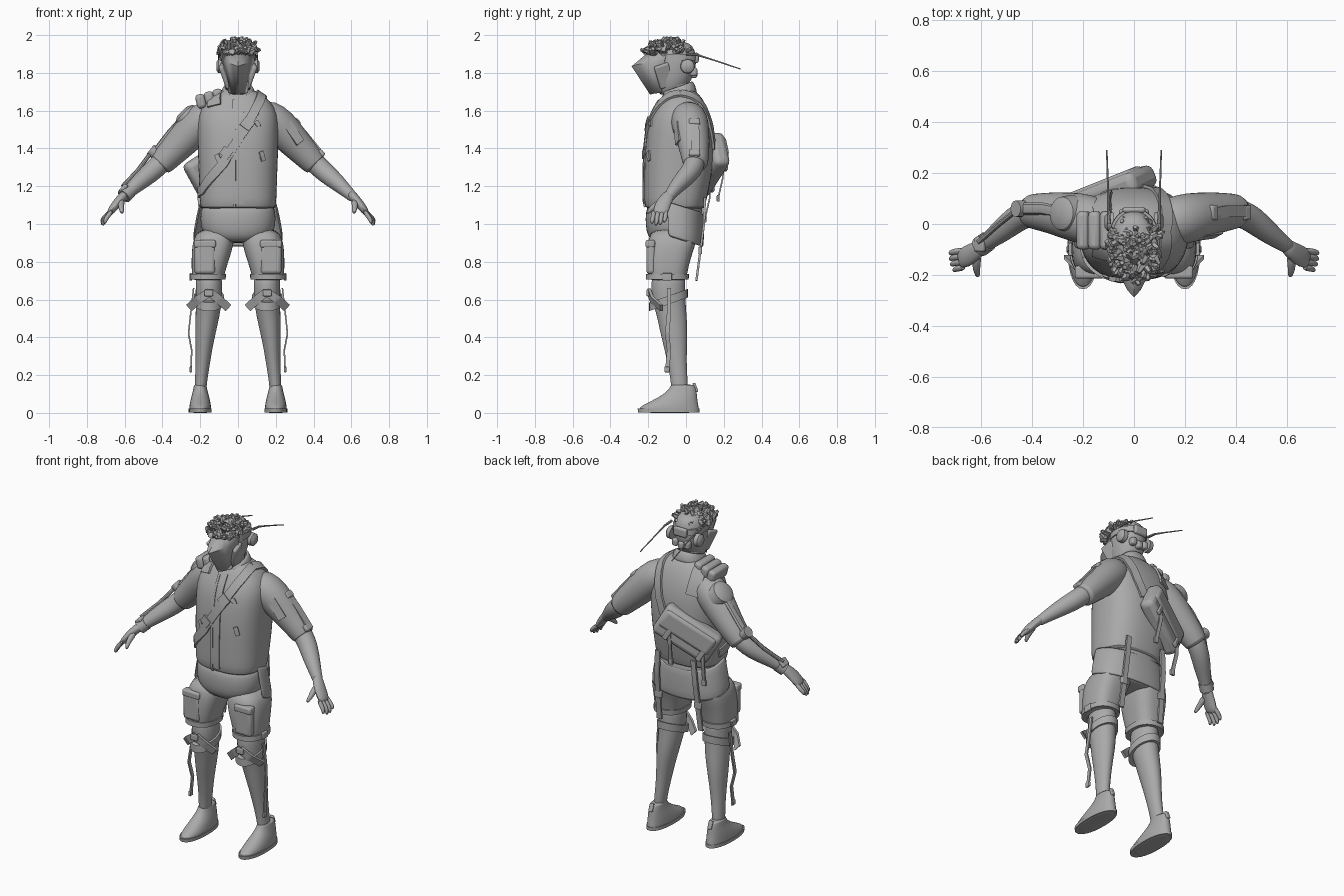
import bpy, bmesh, math, random
from mathutils import Vector
from mathutils.bvhtree import BVHTree

if "Cube" in bpy.data.objects:
    bpy.data.objects.remove(bpy.data.objects["Cube"], do_unlink=True)
random.seed(4)

grey = bpy.data.materials.new("plain_grey")
grey.use_nodes = True
grey.diffuse_color = (0.4, 0.4, 0.4, 1)
grey.node_tree.nodes["Principled BSDF"].inputs["Base Color"].default_value = (0.4, 0.4, 0.4, 1)
parts = []


def finish(name, bm, mirror=False, smooth=0, bevel=0, shell=0):
    """Turn a bmesh into an object with the usual modifiers."""
    bmesh.ops.recalc_face_normals(bm, faces=bm.faces[:])
    mesh = bpy.data.meshes.new(name)
    bm.to_mesh(mesh)
    bm.free()
    mesh.materials.append(grey)
    obj = bpy.data.objects.new(name, mesh)
    bpy.context.scene.collection.objects.link(obj)
    if shell:
        obj.modifiers.new("shell", "SOLIDIFY").thickness = shell
    if bevel:
        mod = obj.modifiers.new("bevel", "BEVEL")
        mod.width, mod.segments = bevel, 3
    if smooth:
        obj.modifiers.new("smooth", "SUBSURF").levels = smooth
        obj.modifiers["smooth"].render_levels = smooth
    if mirror:
        obj.modifiers.new("mirror", "MIRROR")
    parts.append(obj)
    return obj


def skin(bm, rings, closed=True, caps=True):
    """Join successive rings of points with quads."""
    rows = [[bm.verts.new(p) for p in ring] for ring in rings]
    n = len(rows[0])
    for low, high in zip(rows, rows[1:]):
        for i in range(n if closed else n - 1):
            j = (i + 1) % n
            bm.faces.new((low[i], low[j], high[j], high[i]))
    if caps:
        bm.faces.new(rows[0][::-1])
        bm.faces.new(rows[-1])


def loft(name, rings, power=2.3, tilt=0, arc=None, n=28, smooth=1, **kw):
    """Stack rings given as z, centre x, front y, back y, half width."""
    a0, a1 = arc or (0, 360)
    steps = n + 1 if arc else n
    out = []
    for z, cx, front, back, rx in rings:
        cy, ry, ring = (front + back) / 2, (back - front) / 2, []
        for i in range(steps):
            a = math.radians(a0 + (a1 - a0) * i / n)
            c, s = math.cos(a), math.sin(a)
            y = ry * math.copysign(abs(s) ** (2 / power), s)
            ring.append((cx + rx * math.copysign(abs(c) ** (2 / power), c), cy + y, z + tilt * y))
        out.append(ring)
    bm = bmesh.new()
    skin(bm, out, not arc, not arc)
    return finish(name, bm, smooth=smooth, **kw)


def add_tube(bm, pts, radii, ref=(0, 1, 0), n=12):
    """Sweep an oval along a path; a radius may be (across, along ref)."""
    pts, ref, rings = [Vector(p) for p in pts], Vector(ref), []
    for i, p in enumerate(pts):
        t = (pts[min(i + 1, len(pts) - 1)] - pts[max(i - 1, 0)]).normalized()
        side = t.cross(ref).normalized()
        up = side.cross(t)
        r = radii[i] if isinstance(radii, list) else radii
        a, b = r if isinstance(r, tuple) else (r, r)
        rings.append([p + side * a * math.cos(k * math.tau / n) + up * b * math.sin(k * math.tau / n)
                      for k in range(n)])
    skin(bm, rings)


def tube(name, pts, radii, ref=(0, 1, 0), n=12, **kw):
    bm = bmesh.new()
    add_tube(bm, pts, radii, ref, n)
    return finish(name, bm, **kw)


def box(name, centre, size, xa=(1, 0, 0), ya=(0, 1, 0), bevel=0.01, **kw):
    """Rounded box whose x and y edges follow the given directions."""
    x = Vector(xa).normalized()
    y = Vector(ya)
    y = (y - x * y.dot(x)).normalized()
    z = x.cross(y)
    bm = bmesh.new()
    bmesh.ops.create_cube(bm, size=1)
    for v in bm.verts:
        c = v.co.copy()
        v.co = Vector(centre) + x * c.x * size[0] + y * c.y * size[1] + z * c.z * size[2]
    return finish(name, bm, bevel=bevel, **kw)


def strap(name, pts, width, target=None, facing=(0, -1, 0), thick=0.008, steps=8, **kw):
    """Flat strap along a path, laid on the target's surface if there is one."""
    pts = [Vector(p) for p in pts]
    path = [a.lerp(b, k / steps) for a, b in zip(pts, pts[1:]) for k in range(steps)] + [pts[-1]]
    normals = [Vector(facing)] * len(path)
    if target:
        bpy.context.view_layer.update()
        tree = BVHTree.FromObject(target, bpy.context.evaluated_depsgraph_get())
        hits = [tree.find_nearest(p) for p in path]
        path, normals = [h[0] for h in hits], [h[1] for h in hits]
    rings = []
    for i, (p, nor) in enumerate(zip(path, normals)):
        t = path[min(i + 1, len(path) - 1)] - path[max(i - 1, 0)]
        side = t.cross(nor).normalized() * width / 2
        up = nor.normalized() * thick
        rings.append([p - side - up, p + side - up, p + side + up, p - side + up])
    bm = bmesh.new()
    skin(bm, rings)
    return finish(name, bm, **kw)


# Torso clothing
jacket = loft("jacket", [
    (1.075, 0, -.19, .08, .18), (1.085, 0, -.218, .1, .2), (1.13, 0, -.224, .11, .204), (1.22, 0, -.222, .13, .207),
    (1.35, 0, -.222, .15, .212), (1.5, 0, -.208, .145, .217), (1.58, 0, -.185, .125, .212),
    (1.64, 0, -.15, .1, .182), (1.68, 0, -.125, .075, .135), (1.72, 0, -.1, .04, .075)], 2.5)
loft("collar", [(1.66, 0, -.14, .06, .1), (1.7, 0, -.135, .05, .09), (1.73, 0, -.13, .035, .075)],
     tilt=.35, arc=(-60, 240), shell=.015)
loft("shirt", [(1.13, 0, -.2, .09, .19), (1.06, 0, -.215, .09, .2), (.99, 0, -.215, .085, .2),
               (.94, 0, -.205, .075, .182), (.91, 0, -.18, .06, .14), (.9, 0, -.14, .04, .08)])
loft("shirt_tail", [(1.11, 0, -.2, .09, .205), (1.02, 0, -.2, .095, .225), (.92, 0, -.2, .095, .242)],
     tilt=-.3, arc=(-15, 195), shell=.01)
strap("front_placket", [(0, -.16, 1.67), (0, -.3, 1.5), (0, -.3, 1.08)], .06, jacket, thick=.006)
strap("zip", [(-.02, -.16, 1.66), (-.02, -.3, 1.5), (-.02, -.3, 1.06)], .012, jacket, thick=.01)
for i, (x, z, tall) in enumerate([(.1, 1.54, .03), (.13, 1.36, .05), (-.12, 1.35, .04)]):
    strap(f"chest_tag_{i}", [(x, -.22, z + tall / 2), (x + .02, -.22, z - tall / 2)], .025, jacket)

# Shorts, legs and shoes
loft("shorts_seat", [(1.02, 0, -.19, .07, .19), (.94, 0, -.2, .07, .2), (.9, 0, -.17, .05, .14)])
loft("shorts_leg", [(.98, .11, -.18, .06, .095), (.92, .128, -.2, .06, .11), (.85, .14, -.208, .035, .106),
                    (.77, .154, -.205, .012, .092), (.71, .16, -.2, .003, .084), (.7, .16, -.185, -.01, .07)],
     2.7, mirror=True)
loft("lower_leg", [(.76, .155, -.18, 0, .065), (.68, .153, -.185, -.005, .072), (.6, .154, -.182, -.003, .07),
                   (.52, .16, -.155, .003, .064), (.44, .17, -.14, .008, .056), (.34, .18, -.115, .005, .044),
                   (.25, .187, -.095, .003, .037), (.16, .197, -.078, .01, .032), (.08, .2, -.08, .01, .03)],
     2, mirror=True)
loft("shoe", [(0, .2, -.23, .06, .05), (.004, .2, -.25, .07, .058), (.03, .2, -.25, .068, .058),
              (.05, .2, -.21, .064, .055), (.075, .2, -.16, .06, .05), (.1, .2, -.118, .058, .043),
              (.125, .2, -.09, .054, .037), (.145, .2, -.082, .048, .034), (.15, .2, -.075, .035, .028)],
     2.2, mirror=True)
loft("shoe_sole", [(.002, .2, -.253, .072, .061), (.022, .2, -.256, .072, .061)], 2.2, smooth=0, mirror=True)
box("heel_tab", (.2, .05, .135), (.025, .015, .05), ya=(0, 1, .4), bevel=.005, mirror=True)
box("cargo_pocket", (.175, -.185, .825), (.11, .05, .18), ya=(.2, -1, 0), bevel=.018, mirror=True)
box("pocket_flap", (.175, -.189, .895), (.115, .05, .04), ya=(.2, -1, 0), mirror=True)

# Leg straps
loft("thigh_strap", [(.705, .16, -.212, .014, .094), (.735, .158, -.212, .016, .095)], smooth=0, mirror=True)
loft("knee_strap", [(.575, .154, -.195, .01, .079), (.62, .154, -.195, .01, .08)], 2, .35, smooth=0, mirror=True)
strap("knee_outer_band", [(.26, -.13, .555), (.21, -.18, .6), (.15, -.195, .64)], .045, mirror=True)
strap("knee_inner_band", [(.05, -.15, .555), (.1, -.18, .6), (.15, -.195, .64)], .045, mirror=True)
box("knee_buckle", (.155, -.2, .635), (.045, .02, .035), bevel=.005, mirror=True)
box("thigh_buckle", (.25, -.1, .72), (.015, .05, .04), bevel=.005, mirror=True)
strap("hanging_leg_strap", [(.235, -.09, .66), (.25, -.09, .53), (.262, -.1, .42), (.245, -.09, .33),
                            (.25, -.1, .22)], .022, facing=(1, 0, 0), thick=.004, mirror=True)
box("leg_strap_end", (.25, -.1, .23), (.014, .03, .03), bevel=.004, mirror=True)
strap("hip_strap", [(.12, .1, 1.14), (.13, .095, 1.0), (.135, .075, .85), (.14, .055, .7)], .032,
      facing=(0, 1, 0), thick=.006, mirror=True)
box("hip_strap_buckle", (.135, .075, .86), (.045, .02, .04), bevel=.005, mirror=True)

# Arms and hands
tube("sleeve", [(.1, .0, 1.57), (.16, .012, 1.565), (.22, .025, 1.52), (.3, .04, 1.43), (.36, .048, 1.37),
                (.41, .05, 1.315), (.415, .05, 1.31)], [.08, .098, .1, .086, .076, .067, .055],
     n=20, smooth=1, mirror=True)
tube("forearm", [(.36, .05, 1.37), (.42, .045, 1.31), (.47, .015, 1.265), (.53, -.035, 1.215),
                 (.59, -.08, 1.16), (.62, -.1, 1.13)], [.058, .056, .054, .045, .031, .028],
     n=16, smooth=1, mirror=True)
tube("palm", [(.59, -.08, 1.165), (.615, -.1, 1.14), (.645, -.122, 1.105), (.675, -.135, 1.065), (.685, -.14, 1.05)],
     [(.026, .03), (.026, .036), (.024, .044), (.021, .042), (.01, .034)], smooth=1, mirror=True)
for i, reach in enumerate([.9, 1.05, 1.0, .8]):
    y, curl = -.17 + .022 * i, .006 * (3 - i)
    tube(f"finger_{i}", [(.665, y, 1.075), (.69 + .004 * i, y - .004, 1.04),
                         (.7 + .024 * reach - curl, y - .008, 1.06 - .045 * reach),
                         (.7 + .026 * reach - curl, y - .013, 1.065 - .072 * reach)],
         [.014, .0135, .012, .008], n=8, smooth=1, mirror=True)
tube("thumb", [(.615, -.12, 1.125), (.62, -.16, 1.1), (.617, -.19, 1.075), (.612, -.207, 1.055)],
     [.02, .018, .014, .008], ref=(1, 0, 0), n=8, smooth=1, mirror=True)

# Left sleeve device
out = (.73, 0, .68)
strap("left_arm_strip", [(.3, .04, 1.545), (.36, .05, 1.475), (.45, .05, 1.365)], .045, facing=out, thick=.012)
for i, (x, z) in enumerate([(.31, 1.54), (.44, 1.375)]):
    box(f"left_arm_clip_{i}", (x, .045, z), (.03, .06, .04), xa=out)
strap("left_arm_patch", [(.26, -.05, 1.53), (.33, -.04, 1.43)], .05, facing=(.3, -1, .3))

# Right shoulder pad and arm brace
strap("shoulder_band", [(-.13, -.14, 1.63), (-.13, -.1, 1.68), (-.13, .06, 1.68), (-.13, .14, 1.55)], .075, jacket)
for i in range(3):
    box(f"shoulder_pad_{i}", (-.105 - .046 * i, -.025, 1.678 - .014 * i), (.05, .15, .075),
        xa=(-1, 0, -.25), bevel=.018)
tube("shoulder_pod", [(-.25, .04, 1.55), (-.285, .042, 1.585), (-.295, .043, 1.595)], [.075, .065, .04], n=24)
tube("elbow_joint", [(-.42, .06, 1.36), (-.465, .06, 1.395)], .032, n=20)
tube("upper_brace", [(-.28, .045, 1.575), (-.36, .06, 1.49), (-.445, .06, 1.38)], (.014, .024), n=8)
tube("forearm_rod", [(-.455, .06, 1.385), (-.53, .0, 1.285), (-.61, -.07, 1.2)], .011, n=8)
tube("wrist_cuff", [(-.575, -.068, 1.175), (-.605, -.09, 1.147)], .04, n=20)
box("wrist_unit", (-.605, -.08, 1.19), (.025, .06, .05), xa=(-.73, 0, .68))

# Sling bag on the back
along, away = (.3, .12, .19), (-.4, 1, 0)
box("bag_body", (-.1, .125, 1.315), (.36, .09, .2), along, away, .03)
box("bag_flap", (-.11, .131, 1.335), (.33, .09, .12), along, away, .022)
for i, k in enumerate([-.11, .11]):
    spot = Vector((-.115, .165, 1.28)) + Vector(along).normalized() * k
    box(f"bag_buckle_{i}", spot, (.03, .02, .12), along, away, .006)
    strap(f"bag_tail_{i}", [spot, spot + Vector((0, -.005, -.09)), spot + Vector((.01, -.03, -.2))], .022,
          facing=(0, 1, 0), thick=.004)
    box(f"bag_tail_end_{i}", spot + Vector((.01, -.03, -.2)), (.03, .015, .035), bevel=.004)
strap("sling_front", [(.125, -.03, 1.7), (.12, -.13, 1.66), (.05, -.25, 1.53), (-.08, -.26, 1.33),
                      (-.2, -.15, 1.18), (-.23, -.02, 1.16)], .05, jacket, thick=.011)
strap("sling_back", [(.125, -.03, 1.7), (.12, .08, 1.64), (.09, .15, 1.5), (.05, .17, 1.4)], .05, jacket, thick=.011)
strap("sling_buckle", [(.07, -.23, 1.56), (.035, -.24, 1.515)], .06, jacket, thick=.018, steps=2)
strap("sling_slider", [(-.05, -.24, 1.4), (-.08, -.24, 1.36)], .056, jacket, thick=.016, steps=2)

# Head, visor and headset
tube("neck", [(0, -.03, 1.6), (0, -.05, 1.78)], .064, n=20)
loft("head", [(1.68, 0, -.14, -.05, .04), (1.71, 0, -.155, -.01, .062), (1.76, 0, -.16, .03, .08),
              (1.83, 0, -.165, .055, .09), (1.9, 0, -.165, .055, .09), (1.945, 0, -.145, .035, .072),
              (1.965, 0, -.11, 0, .04)], 2.1)
bm = bmesh.new()
skin(bm, [[(half * t, tip + (side - tip) * abs(t) ** 1.5, z + lift * abs(t)) for t in (-1, -.6, -.3, 0, .3, .6, 1)]
          for z, tip, side, half, lift in [(1.925, -.18, -.1, .08, -.01), (1.835, -.288, -.115, .088, .03),
                                           (1.685, -.19, -.13, .05, .01)]], False, False)
finish("visor", bm, shell=.01)
box("jaw_guard", (.068, -.115, 1.785), (.025, .08, .13), xa=(1, .2, -.3), ya=(0, 1, .3), mirror=True)
tube("ear_cup", [(.08, .008, 1.835), (.104, .008, 1.835), (.115, .008, 1.835)], [.038, .036, .022], n=20, mirror=True)
loft("head_strap", [(1.865, 0, -.16, .062, .096), (1.9, 0, -.16, .06, .095)], 2.1, smooth=0)
box("rear_unit", (0, .055, 1.88), (.09, .025, .055), bevel=.012)
for i in range(3):
    box(f"nape_block_{i}", (-.04 + .04 * i, .04, 1.805 - .01 * (i % 2)), (.036, .04, .045), bevel=.012)
tube("antenna", [(.098, .0, 1.9), (.1, .06, 1.895), (.102, .14, 1.87), (.107, .29, 1.82)],
     [.008, .006, .004, .003], ref=(0, 0, 1), n=8, mirror=True)

# Curly hair made from short bent locks
bm = bmesh.new()
for i in range(120):
    polar = math.radians(68) * math.sqrt(random.random())
    turn = random.uniform(0, math.tau)
    d = Vector((math.sin(polar) * math.cos(turn), math.sin(polar) * math.sin(turn), math.cos(polar)))
    root = Vector((0, -.1, 1.875)) + Vector((d.x * .085, d.y * .1, d.z * .07))
    bend = Vector([random.uniform(-.014, .014) for _ in range(3)])
    tip = root + d * .04 + bend
    tip.z = min(tip.z, 1.988)
    add_tube(bm, [root, root + d * .024 - bend * .6, tip], [.014, .018, .009], (.3, .9, .2), 5)
finish("hair", bm)

# Smooth shading with kept creases
for obj in bpy.context.selected_objects:
    obj.select_set(False)
for obj in parts:
    obj.select_set(True)
bpy.context.view_layer.objects.active = jacket
bpy.ops.object.shade_smooth_by_angle(angle=math.radians(40))
